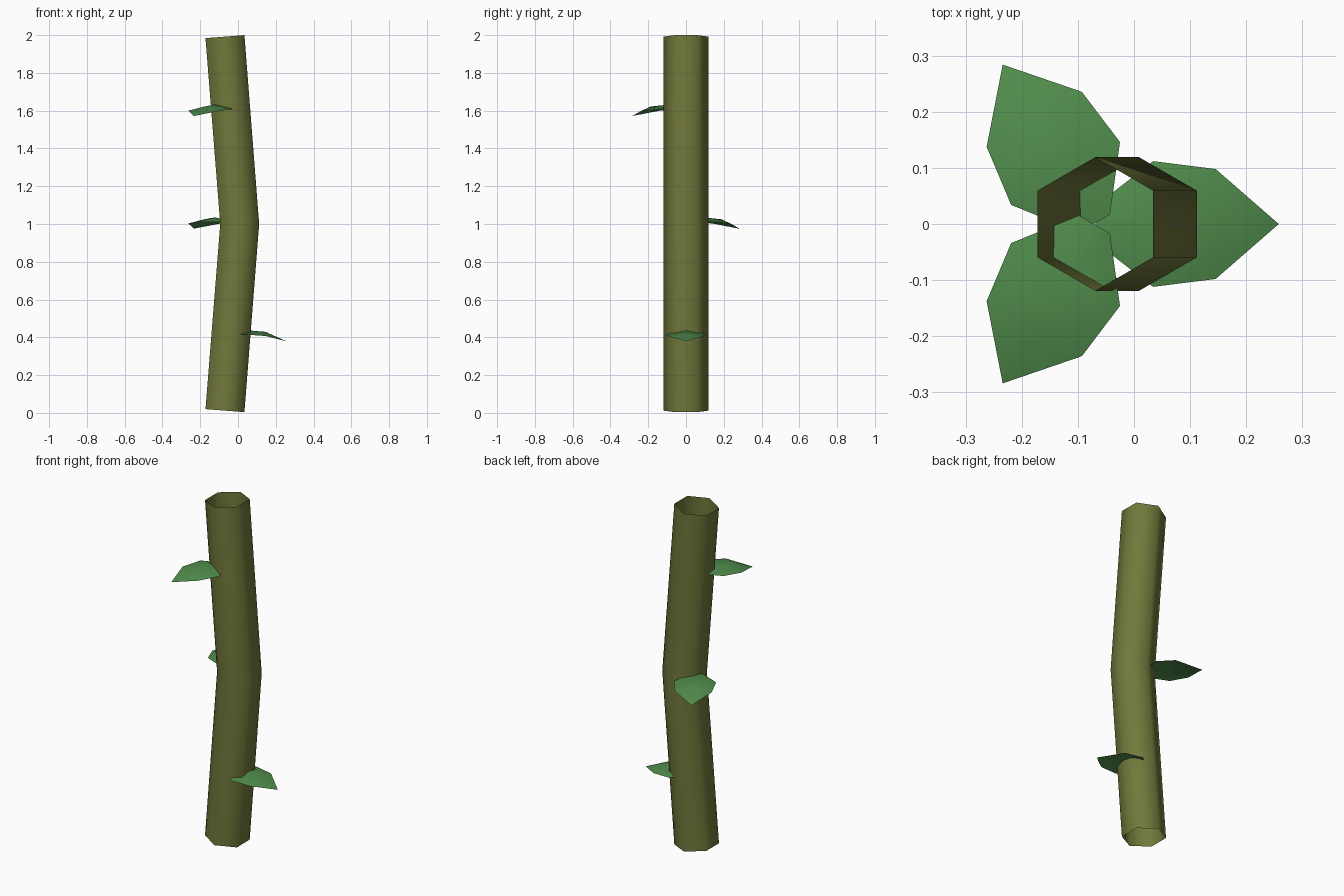
import bpy, bmesh, math
from mathutils import Vector, Matrix

if "Cube" in bpy.data.objects:
    bpy.data.objects.remove(bpy.data.objects["Cube"])


def material(name, rgb):
    m = bpy.data.materials.new(name)
    m.diffuse_color = (*rgb, 1)
    m.use_nodes = True
    m.node_tree.nodes["Principled BSDF"].inputs["Base Color"].default_value = m.diffuse_color
    return m


OLIVE = material("olive_stem", (0.165, 0.188, 0.043))
GREEN = material("leaf_green", (0.08, 0.262, 0.072))


def finish(bm, name, mat):
    for f in bm.faces:
        f.smooth = True
    me = bpy.data.meshes.new(name)
    bm.to_mesh(me)
    bm.free()
    me.materials.append(mat)
    bpy.context.collection.objects.link(bpy.data.objects.new(name, me))


def loft(bm, rows, closed=False):
    """Join rows of points with quads (degenerate rows allowed)."""
    rows = [[bm.verts.new(p) for p in r] for r in rows]
    for a, b in zip(rows, rows[1:]):
        n = len(a)
        for i in range(n if closed else n - 1):
            j = (i + 1) % n
            bm.faces.new((a[i], a[j], b[j], b[i]))


# Bent, open six-sided stem; each end ring is tilted square to its half
R = 0.119
rings = []
for cx, cz, slope in ((-0.069, 0.012, -0.077), (0.009, 1.0, 0), (-0.069, 1.992, 0.077)):
    ring = []
    for k in range(6):
        a = math.radians(30 + 60 * k)
        dx = R * math.cos(a)
        ring.append(Vector((cx + dx, R * math.sin(a), cz + slope * dx)))
    rings.append(ring)
bm = bmesh.new()
loft(bm, rings, closed=True)
finish(bm, "stem", OLIVE)

# Leaf rows: distance behind tip, half width, edge height, midrib height
LEAF = ((0.327, 0.032, 0.035, 0.042), (0.224, 0.112, 0.036, 0.060),
        (0.1125, 0.098, 0.028, 0.050), (0.0, 0.0, 0.0, 0.0))


def leaf(name, tip, degrees):
    bm = bmesh.new()
    place = Matrix.Translation(tip) @ Matrix.Rotation(math.radians(degrees), 4, 'Z')
    loft(bm, [[place @ Vector((-t, s * w, rib if s == 0 else edge)) for s in (1, 0, -1)]
              for t, w, edge, rib in LEAF])
    bmesh.ops.remove_doubles(bm, verts=bm.verts, dist=1e-4)
    bm.normal_update()
    if sum(f.normal.z for f in bm.faces) < 0:
        bmesh.ops.reverse_faces(bm, faces=bm.faces)
    finish(bm, name, GREEN)


leaf("lower_leaf", (0.258, 0, 0.379), 0)
leaf("middle_leaf", (-0.234, 0.284, 0.975), 120)
leaf("upper_leaf", (-0.234, -0.284, 1.572), 240)
